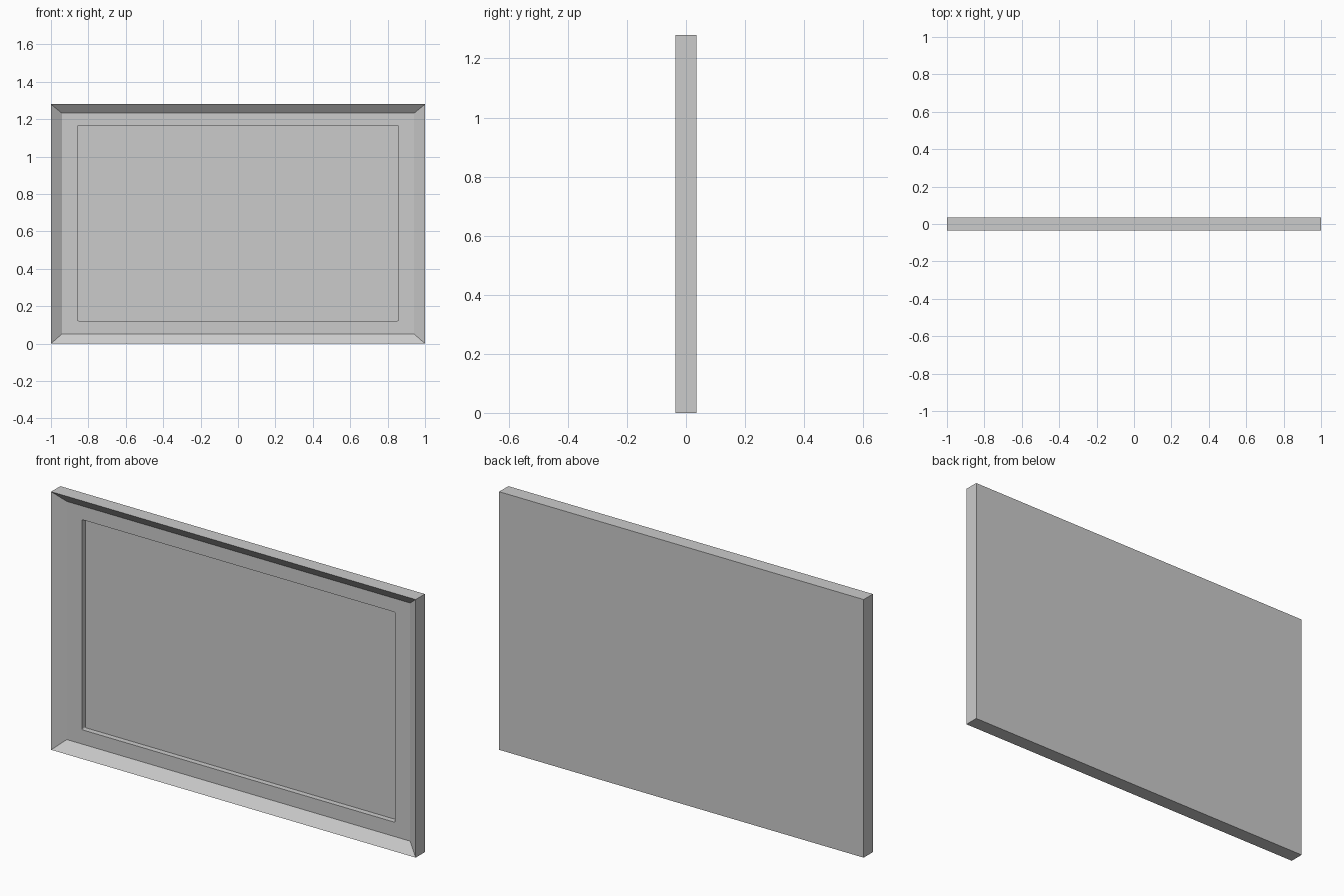
import bpy, bmesh

if "Cube" in bpy.data.objects:
    bpy.data.objects.remove(bpy.data.objects["Cube"])

# Rectangular loops (half width, z low, z high, y) from back to screen
LOOPS = [
    (1.0, 0.0, 1.28, 0.036),        # back edge
    (1.0, 0.0, 1.28, -0.036),       # front outer rim
    (0.942, 0.051, 1.232, 0.004),   # foot of the sloped rim
    (0.859, 0.122, 1.164, 0.004),   # edge of the screen recess
    (0.859, 0.122, 1.164, 0.031),   # recess floor
]

bm = bmesh.new()


def ring(w, z0, z1, y):
    return [bm.verts.new(p) for p in
            ((-w, y, z0), (w, y, z0), (w, y, z1), (-w, y, z1))]


rings = [ring(*l) for l in LOOPS]

# Walls between successive loops
for a, b in zip(rings, rings[1:]):
    for i in range(4):
        j = (i + 1) % 4
        bm.faces.new((a[i], a[j], b[j], b[i]))

# Back panel and screen
bm.faces.new(rings[0])
bm.faces.new(rings[-1])

# Slightly rounded recess corners
corners = [bm.edges.get((a, b)) for a, b in zip(rings[3], rings[4])]
bmesh.ops.bevel(bm, geom=corners, offset=0.006, segments=3,
                profile=0.5, affect='EDGES')
bmesh.ops.recalc_face_normals(bm, faces=bm.faces)

mesh = bpy.data.meshes.new("framed_panel")
bm.to_mesh(mesh)
bm.free()
bpy.context.collection.objects.link(bpy.data.objects.new("framed_panel", mesh))
